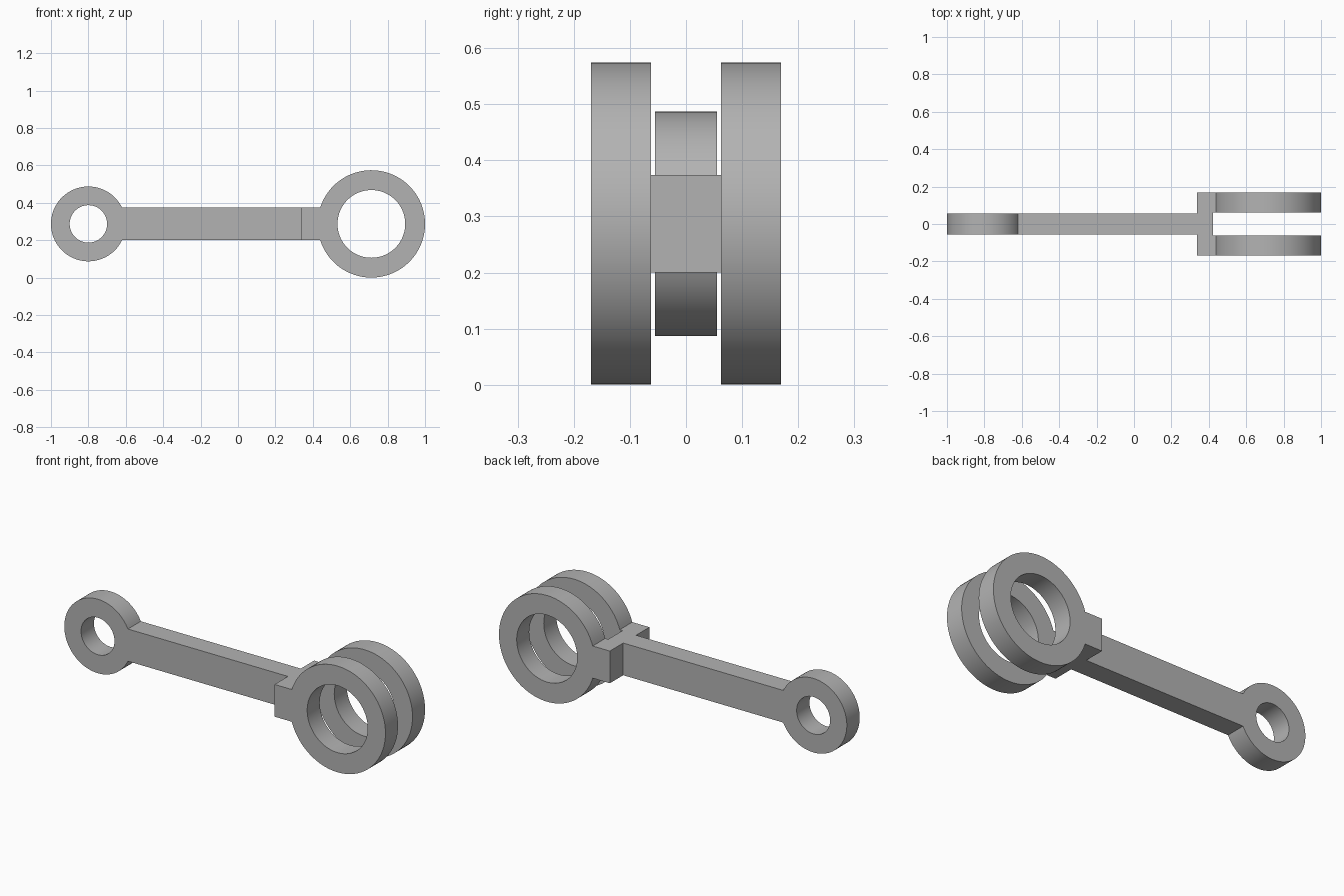
import bpy
import bmesh
from math import asin, cos, sin, pi

cube = bpy.data.objects.get("Cube")
if cube:
    bpy.data.objects.remove(cube, do_unlink=True)

AXIS_Z = 0.287      # height of both bores
HALF_H = 0.087      # half height of the rod
STEP_X = 0.337      # where the rod meets the fork
SEGMENTS = 96

steel = bpy.data.materials.new("plain_grey")
steel.use_nodes = True
GREY = (0.45, 0.45, 0.45, 1)
steel.diffuse_color = GREY
steel.node_tree.nodes["Principled BSDF"].inputs["Base Color"].default_value = GREY


def extrude_outline(name, loops, y0, y1):
    """Fill closed xz loops (later loops are holes) and extrude from y0 to y1."""
    bm = bmesh.new()
    edges = []
    for loop in loops:
        verts = [bm.verts.new((x, y0, z)) for x, z in loop]
        edges += [bm.edges.new((a, b)) for a, b in zip(verts, verts[1:] + verts[:1])]
    bmesh.ops.triangle_fill(bm, edges=edges, use_beauty=True, normal=(0, -1, 0))
    new = bmesh.ops.extrude_face_region(bm, geom=bm.faces[:], use_keep_orig=True)["geom"]
    moved = [v for v in new if isinstance(v, bmesh.types.BMVert)]
    bmesh.ops.translate(bm, verts=moved, vec=(0, y1 - y0, 0))
    bmesh.ops.recalc_face_normals(bm, faces=bm.faces[:])
    mesh = bpy.data.meshes.new(name)
    bm.to_mesh(mesh)
    bm.free()
    mesh.materials.append(steel)
    obj = bpy.data.objects.new(name, mesh)
    bpy.context.collection.objects.link(obj)
    bpy.ops.object.select_all(action="DESELECT")
    obj.select_set(True)
    bpy.context.view_layer.objects.active = obj
    bpy.ops.object.shade_smooth_by_angle(angle=pi / 6)
    return obj


def eye_with_stem(cx, outer, bore, side):
    """Ring outline with a straight stem reaching STEP_X on the given side."""
    gap = asin(HALF_H / outer)
    sweep = 2 * (pi - gap)
    angles = [gap + sweep * i / SEGMENTS for i in range(SEGMENTS + 1)]
    rim = [(cx + side * outer * cos(a), AXIS_Z + outer * sin(a)) for a in angles]
    stem = [(STEP_X, AXIS_Z - HALF_H), (STEP_X, AXIS_Z + HALF_H)]
    turns = [2 * pi * i / SEGMENTS for i in range(SEGMENTS)]
    hole = [(cx + bore * cos(a), AXIS_Z + bore * sin(a)) for a in turns]
    return [rim + stem, hole]


# Rod with the small eye
extrude_outline("rod_and_small_eye", eye_with_stem(-0.8, 0.2, 0.1, 1), -0.055, 0.055)

# Two fork cheeks, each with a large eye
for name, side in (("front_fork_eye", -1), ("back_fork_eye", 1)):
    extrude_outline(name, eye_with_stem(0.713, 0.287, 0.181, -1), side * 0.062, side * 0.169)

# Bridge between the cheeks
low, high = AXIS_Z - HALF_H, AXIS_Z + HALF_H
bridge = [(STEP_X, low), (0.422, low), (0.422, high), (STEP_X, high)]
extrude_outline("fork_bridge", [bridge], -0.062, 0.062)
